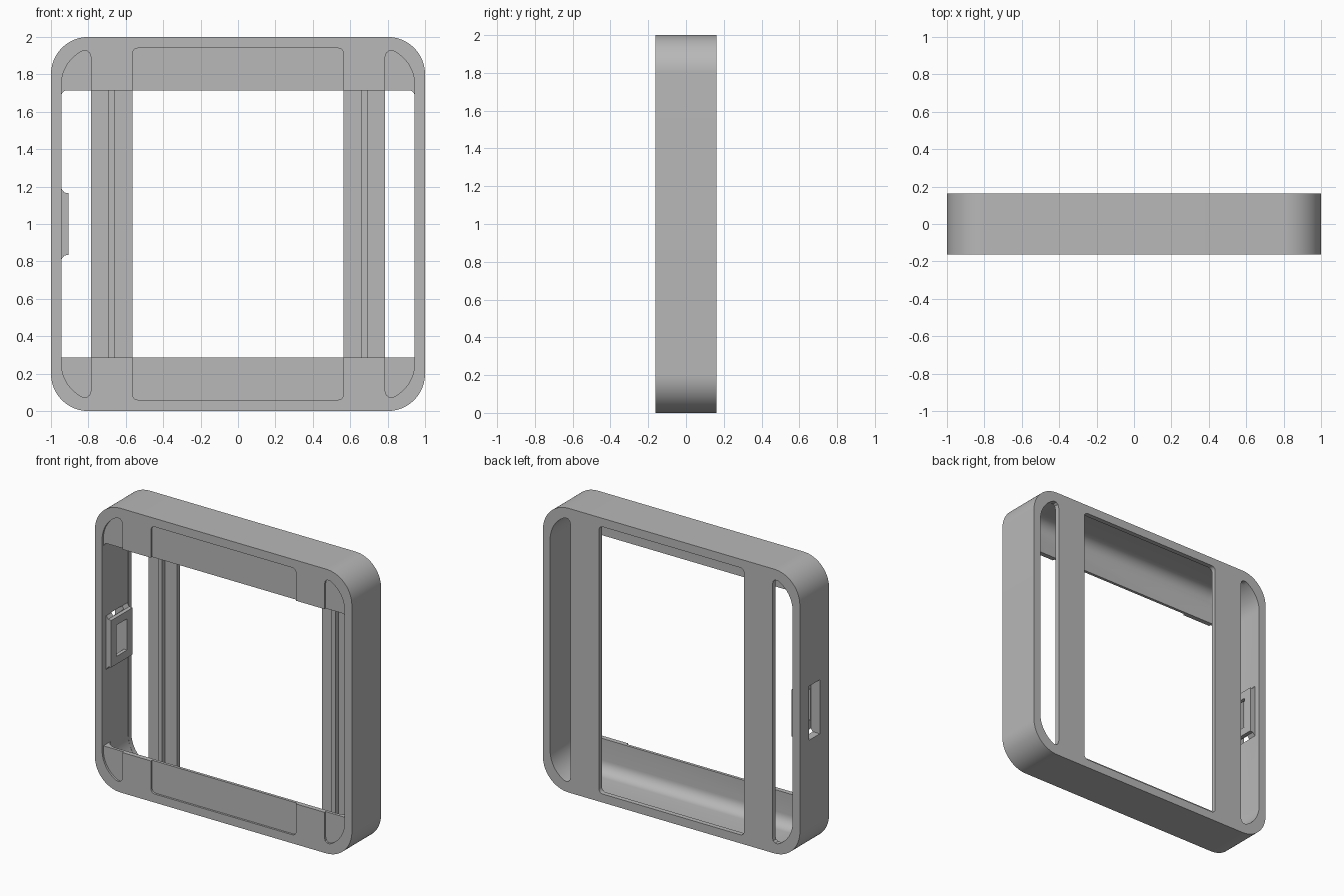
import bpy, bmesh
from math import sin, cos, pi, radians

cube = bpy.data.objects.get("Cube")
if cube:
    bpy.data.objects.remove(cube)

grey = bpy.data.materials.new("plain grey")
grey.use_nodes = True
COLOUR = (0.48, 0.48, 0.48, 1)
grey.diffuse_color = COLOUR
grey.node_tree.nodes["Principled BSDF"].inputs["Base Color"].default_value = COLOUR

FRONT, BACK = -0.1625, 0.1625
PLATE = 0.034     # thickness of front and back plates
RECESS = 0.014    # depth of the shallow front recesses


def loft(name, rings):
    """Solid through a series of equal-length closed rings."""
    bm = bmesh.new()
    loops = [[bm.verts.new(p) for p in ring] for ring in rings]
    n = len(loops[0])
    for a, b in zip(loops, loops[1:]):
        for i in range(n):
            j = (i + 1) % n
            bm.faces.new((a[i], a[j], b[j], b[i]))
    bm.faces.new(loops[0])
    bm.faces.new(loops[-1])
    bmesh.ops.recalc_face_normals(bm, faces=bm.faces)
    mesh = bpy.data.meshes.new(name)
    bm.to_mesh(mesh)
    bm.free()
    mesh.materials.append(grey)
    obj = bpy.data.objects.new(name, mesh)
    bpy.context.collection.objects.link(obj)
    return obj


def rounded(x0, x1, z0, z1, r, seg=16):
    """Rounded rectangle outline in x and z."""
    corners = ((x1 - r, z1 - r), (x0 + r, z1 - r), (x0 + r, z0 + r), (x1 - r, z0 + r))
    pts = []
    for k, (cx, cz) in enumerate(corners):
        for i in range(seg + 1):
            a = (k + i / seg) * pi / 2
            pts.append((cx + r * cos(a), cz + r * sin(a)))
    return pts


def prism(name, outline, y0, y1):
    return loft(name, [[(x, y, z) for x, z in outline] for y in (y0, y1)])


def box(name, x0, x1, y0, y1, z0, z1):
    return prism(name, [(x0, z0), (x1, z0), (x1, z1), (x0, z1)], y0, y1)


def combine(target, tool, operation):
    mod = target.modifiers.new("cut", "BOOLEAN")
    mod.operation = operation
    mod.solver = "EXACT"
    mod.object = tool
    deps = bpy.context.evaluated_depsgraph_get()
    mesh = bpy.data.meshes.new_from_object(target.evaluated_get(deps))
    target.modifiers.clear()
    target.data = mesh
    bpy.data.objects.remove(tool)


def slot(side):
    """D-shaped outline following the rounded corners of the shell."""
    top = [(0.744 + 0.2 * cos(a), 0.745 + 0.2 * sin(a))
           for a in (radians(65) * i / 14 for i in range(15))]
    top += [(0.808, 0.926), (0.793, 0.914), (0.786, 0.89)]
    half = top + [(x, -z) for x, z in reversed(top)]
    return [(side * x, 1 + z) for x, z in half]


# Outer shell
shell = prism("frame_shell", rounded(-1, 1, 0, 2, 0.2, 20), FRONT, BACK)

# Hollow interior with a filleted front edge
rings = []
FILLET = 0.08
for i in range(9):
    a = pi / 2 * i / 8
    inset = FILLET * (1 - sin(a))
    h = 0.945 - inset
    y = FRONT + PLATE + FILLET * (1 - cos(a))
    rings.append([(x, y, z) for x, z in rounded(-h, h, 1 - h, 1 + h, 0.2 - inset)])
rings.append([(x, BACK - PLATE, z) for x, _, z in rings[-1]])
combine(shell, loft("cavity", rings), "DIFFERENCE")

# Front opening, rounded at its upper corners
arch = [p for p in rounded(-0.944, 0.944, 0.285, 1.715, 0.03, 6) if p[1] > 1]
arch += [(-0.944, 0.285), (0.944, 0.285)]
combine(shell, prism("front_opening", arch, FRONT - 0.1, 0), "DIFFERENCE")

# Back window and side slots, with matching shallow recesses in the front
window = rounded(-0.565, 0.565, 0.06, 1.94, 0.03, 6)
for outline in (window, slot(1), slot(-1)):
    combine(shell, prism("back_cut", outline, BACK - 0.06, BACK + 0.1), "DIFFERENCE")
    combine(shell, prism("front_recess", outline, FRONT - 0.1, FRONT + RECESS), "DIFFERENCE")

# Thin upright rib on each back pillar
for side in (-1, 1):
    x0, x1 = sorted((side * 0.66, side * 0.692))
    rib = box("pillar_rib", x0, x1, BACK - PLATE - 0.03, BACK - 0.015, 0.04, 1.96)
    combine(shell, rib, "UNION")

# Socket housing on the inner side wall, flared where it meets the wall
housing = []
for x, h in ((-0.97, 0.19), (-0.945, 0.19), (-0.928, 0.168), (-0.905, 0.165)):
    housing.append([(x, -0.118, 1 - h), (x, 0.118, 1 - h),
                    (x, 0.118, 1 + h), (x, -0.118, 1 + h)])
combine(shell, loft("socket_housing", housing), "UNION")

# Outer socket pocket and its smaller through hole
combine(shell, box("socket_pocket", -1.1, -0.93, -0.06, 0.06, 0.81, 1.19), "DIFFERENCE")
combine(shell, box("socket_hole", -1.05, -0.85, -0.059, 0.059, 0.89, 1.11), "DIFFERENCE")

# Smooth the curves, keep edges crisp
bpy.ops.object.select_all(action="DESELECT")
shell.select_set(True)
bpy.context.view_layer.objects.active = shell
bpy.ops.object.shade_smooth_by_angle(angle=radians(30))
